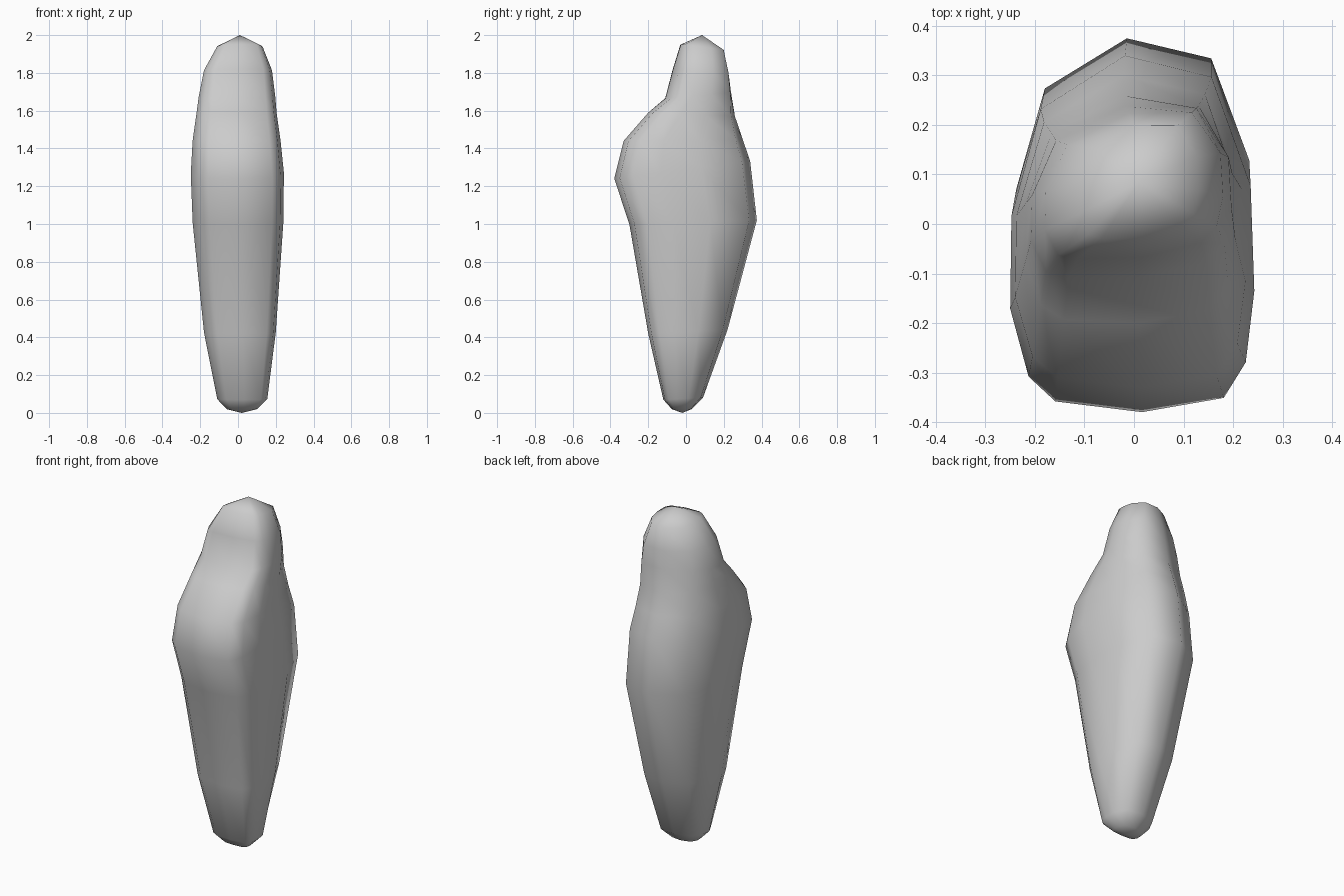
import bpy
import bmesh

cube = bpy.data.objects.get("Cube")
if cube:
    bpy.data.objects.remove(cube)

# Stone material
mat = bpy.data.materials.new("grey_stone")
mat.use_nodes = True
grey = (0.6, 0.6, 0.6, 1)
mat.diffuse_color = grey
mat.node_tree.nodes["Principled BSDF"].inputs["Base Color"].default_value = grey

# Irregular unit outline, counter-clockwise, spanning -1 to 1 on both axes
OUTLINE = [(-.06, 1), (.65, .88), (.97, .27), (1, -.32), (.93, -.72), (.75, -.92),
           (.08, -1), (-.63, -.94), (-.85, -.8), (-1, -.42), (-.99, .1), (-.75, .7)]

# Rings: front z, back z, left/right x limits, front/back y limits, shear
RINGS = [
    (0.02, 0.02, -.06, .10, -.075, .03, 0),
    (0.07, 0.08, -.11, .155, -.12, .09, 0),
    (0.42, 0.44, -.18, .20, -.20, .22, 0),
    (1.00, 1.02, -.24, .24, -.30, .375, 0),
    (1.24, 1.33, -.25, .243, -.38, .34, 0),
    (1.44, 1.45, -.24, .225, -.33, .30, 0),
    (1.59, 1.57, -.22, .205, -.20, .26, .05),
    (1.665, 1.70, -.208, .197, -.11, .24, .12),
    (1.82, 1.80, -.18, .18, -.07, .225, .15),
    (1.95, 1.92, -.11, .13, -.03, .20, .15),
]


def add_ring(bm, zf, zb, x0, x1, y0, y1, shear):
    verts = []
    for u, v in OUTLINE:
        x = (x0 + x1) / 2 + u * (x1 - x0) / 2
        y = (y0 + y1) / 2 + v * (y1 - y0) / 2 + shear * x
        y = max(y0, min(y1, y))
        verts.append(bm.verts.new((x, y, zf + (zb - zf) * (v + 1) / 2)))
    return verts


def close_end(bm, ring, tip, flip):
    apex = bm.verts.new(tip)
    for a, b in zip(ring, ring[1:] + ring[:1]):
        bm.faces.new((b, a, apex) if flip else (a, b, apex))


# Loft the body and close both ends
bm = bmesh.new()
rings = [add_ring(bm, *r) for r in RINGS]
for low, high in zip(rings, rings[1:]):
    for i in range(len(OUTLINE)):
        j = (i + 1) % len(OUTLINE)
        bm.faces.new((low[i], low[j], high[j], high[i]))
close_end(bm, rings[0], (.02, -.02, 0), False)
close_end(bm, rings[-1], (.01, .085, 2), True)
bmesh.ops.recalc_face_normals(bm, faces=bm.faces)
for face in bm.faces:
    face.smooth = True

mesh = bpy.data.meshes.new("standing_stone")
bm.to_mesh(mesh)
bm.free()
mesh.materials.append(mat)
stone = bpy.data.objects.new("standing_stone", mesh)
bpy.context.collection.objects.link(stone)
